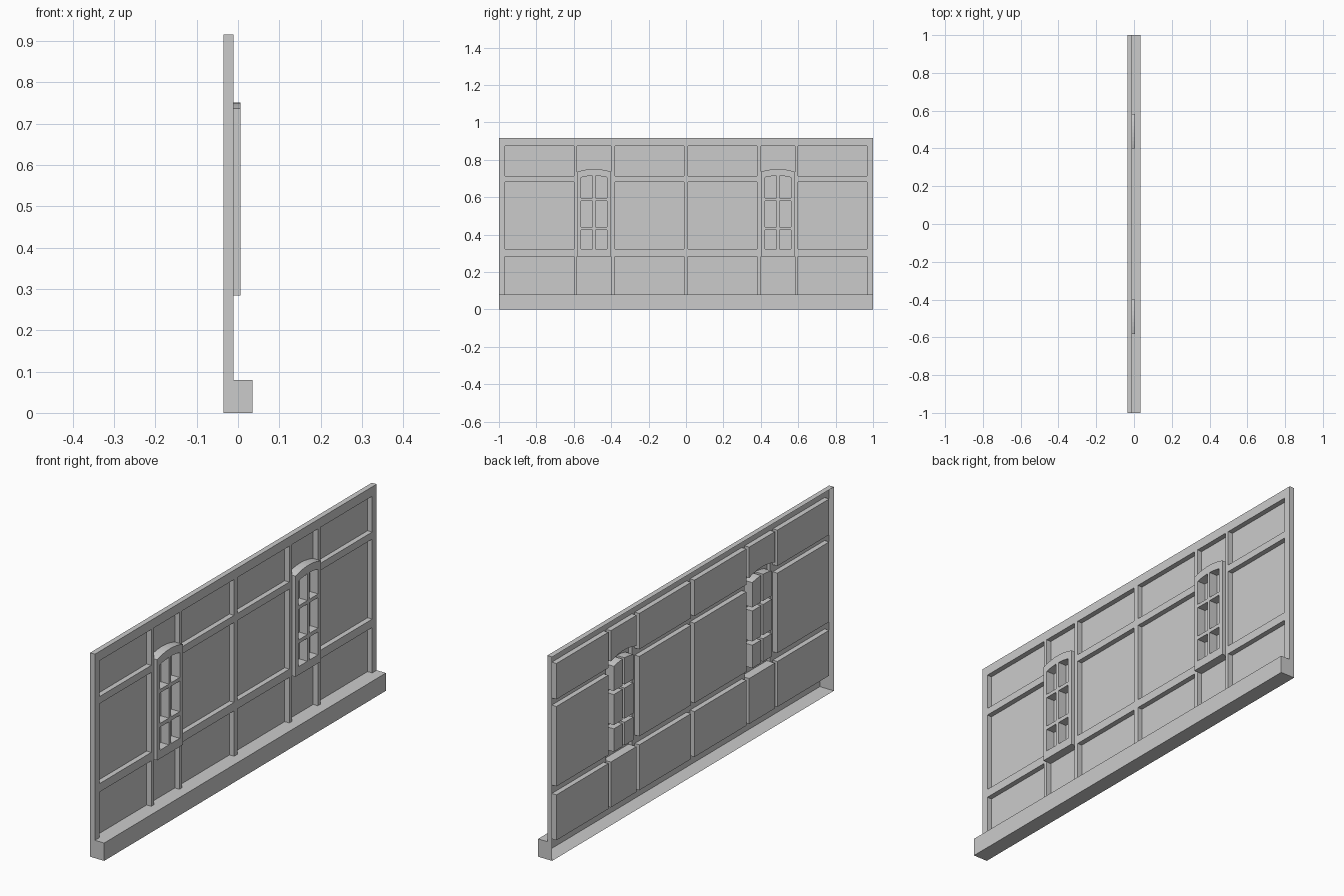
import bpy, bmesh
from math import radians

if "Cube" in bpy.data.objects:
    bpy.data.objects.remove(bpy.data.objects["Cube"])

# Pressed-sheet wall: open at the back, faces +x, runs along y
BACK, PANEL, FRAME, WINDOW, BASE = -0.035, -0.034, -0.011, 0.006, 0.035
half = [0.012, 0.38, 0.40, 0.422, 0.44, 0.46, 0.484, 0.499, 0.52, 0.542,
        0.561, 0.582, 0.60, 0.968, 1.0]
ys = [-v for v in reversed(half)] + half
zs = [0, 0.08, 0.284, 0.322, 0.425, 0.442, 0.579, 0.595, 0.681, 0.70,
      0.713, 0.736, 0.874, 0.916]

BAYS = [(0.012, 0.38), (0.40, 0.582), (0.60, 0.968)]
WIN_Y = BAYS[1]
PANE_Y = [(0.422, 0.484), (0.499, 0.561)]
PANE_Z = [(0.322, 0.425), (0.442, 0.579), (0.595, 0.70)]


def within(v, spans):
    return any(a < v < b for a, b in spans)


def cell(i, j):
    """Part name and depth of grid cell (i along y, j along z)."""
    if not (0 <= i < len(ys) - 1 and 0 <= j < len(zs) - 1):
        return None, BACK
    y, z = (ys[i] + ys[i + 1]) / 2, (zs[j] + zs[j + 1]) / 2
    a = abs(y)
    if z < 0.08:
        return "base_board", BASE
    if within(a, [WIN_Y]) and 0.284 < z < 0.736:
        name = "window_left" if y < 0 else "window_right"
        pane = within(a, PANE_Y) and within(z, PANE_Z)
        return name, PANEL if pane else WINDOW
    narrow = within(a, [WIN_Y])
    rows = [(0.08, 0.284), (0.736 if narrow else 0.713, 0.874)]
    if not narrow:
        rows.append((0.322, 0.681))
    if within(a, BAYS) and within(z, rows):
        return "panelled_wall", PANEL
    return "panelled_wall", FRAME


def point(x, i, j):
    """Grid point, lifted to an arch around the window heads."""
    y, z = ys[i], zs[j]
    if within(abs(y), [WIN_Y]) and 0.69 < z < 0.74:
        t = (abs(y) - 0.491) / 0.091
        z += 0.015 * (1 - t * t)
    return (x, y, z)


parts = {n: bmesh.new() for n in
         ("panelled_wall", "base_board", "window_left", "window_right")}


def add_face(name, pts):
    bm = parts[name]
    bm.faces.new([bm.verts.new(p) for p in pts])


def owner(a, b):
    """Step walls belong to the window or base where there is one."""
    names = [n for n in (a, b) if n]
    return next((n for n in names if n != "panelled_wall"), names[0])


# Flat cells and the steps between cells of different depth
for i in range(len(ys)):
    for j in range(len(zs)):
        name, d = cell(i, j)
        if name:
            add_face(name, [point(d, i, j), point(d, i + 1, j),
                            point(d, i + 1, j + 1), point(d, i, j + 1)])
        side, ds = cell(i - 1, j)
        if ds != d and j < len(zs) - 1:
            add_face(owner(name, side), [point(d, i, j), point(d, i, j + 1),
                                         point(ds, i, j + 1), point(ds, i, j)])
        below, db = cell(i, j - 1)
        if db != d and i < len(ys) - 1:
            add_face(owner(name, below), [point(d, i, j), point(db, i, j),
                                          point(db, i + 1, j), point(d, i + 1, j)])

# Weld and merge flat regions
for name, bm in parts.items():
    bmesh.ops.remove_doubles(bm, verts=bm.verts, dist=1e-5)
    bmesh.ops.dissolve_limit(bm, angle_limit=radians(0.5),
                             verts=bm.verts, edges=bm.edges)
    mesh = bpy.data.meshes.new(name)
    bm.to_mesh(mesh)
    bm.free()
    bpy.context.collection.objects.link(bpy.data.objects.new(name, mesh))
